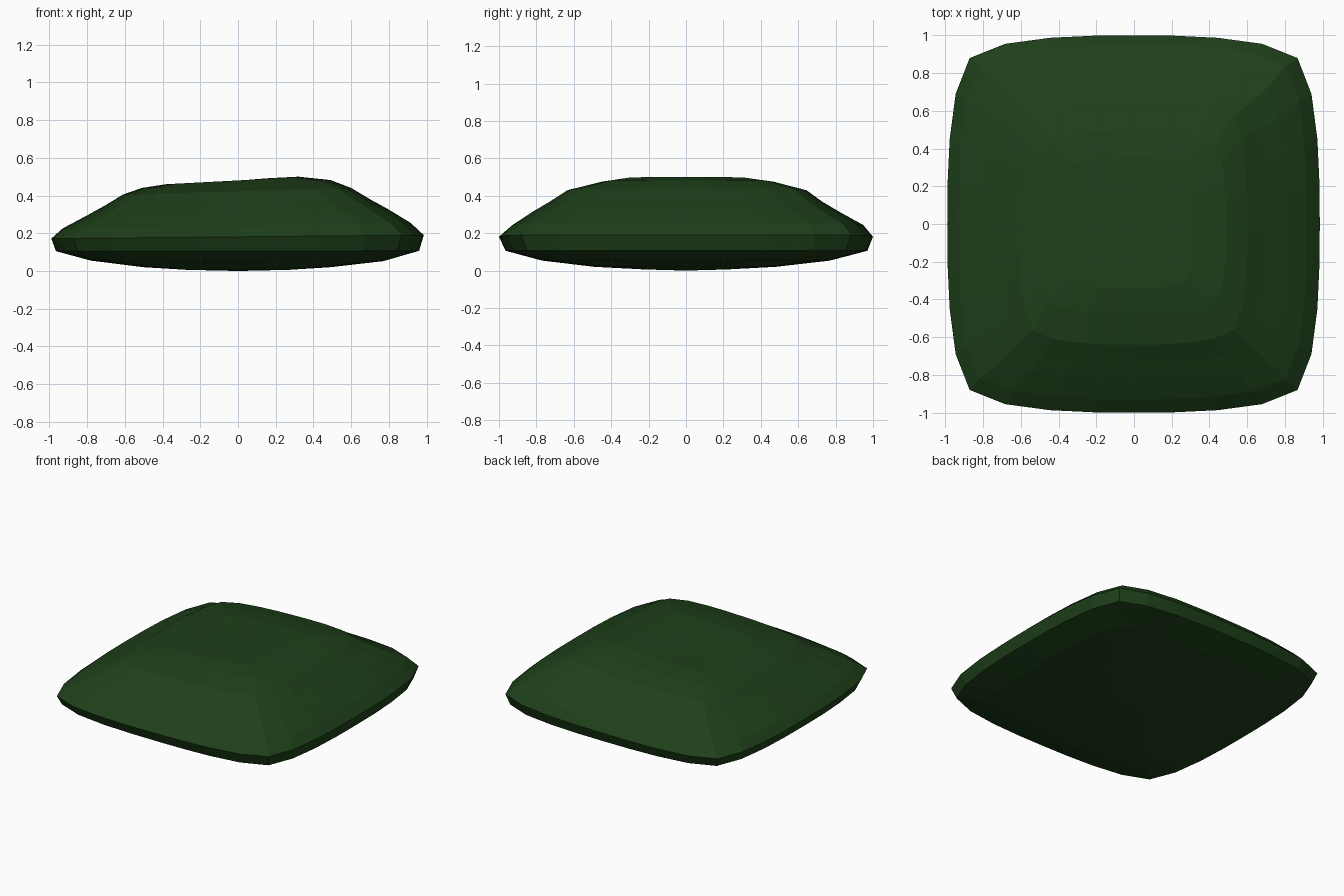
import bpy, bmesh

# Rounded-square outline, one side of a unit ring, repeated by quarter turns
SIDE = [(0.88, -0.88), (0.955, -0.69), (0.987, -0.45), (0.998, -0.22), (1.0, 0.0),
        (0.998, 0.22), (0.987, 0.45), (0.955, 0.69)]
OUTLINE = []
pts = SIDE
for _ in range(4):
    OUTLINE += pts
    pts = [(-y, x) for x, y in pts]

# Rings from bottom to top: left, right, front, back extents, z at left and right
RINGS = [
    (0.27, 0.27, 0.22, 0.22, 0.006, 0.006),
    (0.50, 0.49, 0.49, 0.48, 0.020, 0.020),
    (0.78, 0.77, 0.77, 0.77, 0.055, 0.052),
    (0.965, 0.96, 0.965, 0.97, 0.105, 0.107),
    (0.99, 0.985, 1.0, 1.0, 0.172, 0.190),
    (0.93, 0.915, 0.93, 0.95, 0.225, 0.255),
    (0.79, 0.80, 0.82, 0.82, 0.300, 0.325),
    (0.70, 0.70, 0.73, 0.73, 0.350, 0.380),
    (0.61, 0.60, 0.64, 0.65, 0.405, 0.440),
    (0.51, 0.49, 0.47, 0.49, 0.440, 0.482),
    (0.38, 0.32, 0.34, 0.35, 0.460, 0.500),
    (0.18, 0.15, 0.15, 0.16, 0.465, 0.491),
]

bm = bmesh.new()
loops = []
for left, right, front, back, zl, zr in RINGS:
    loop = []
    for u, v in OUTLINE:
        x = u * (right if u > 0 else left)
        y = v * (back if v > 0 else front)
        loop.append(bm.verts.new((x, y, zl + (zr - zl) * (u + 1) / 2)))
    loops.append(loop)

# Walls between rings, then fans closing the bottom and top
n = len(OUTLINE)
for a, b in zip(loops, loops[1:]):
    for i in range(n):
        j = (i + 1) % n
        bm.faces.new((a[i], a[j], b[j], b[i]))
for loop, z in ((loops[0], 0.0), (loops[-1], 0.479)):
    centre = bm.verts.new((0, 0, z))
    for i in range(n):
        bm.faces.new((loop[i], loop[(i + 1) % n], centre))
bmesh.ops.recalc_face_normals(bm, faces=bm.faces)

mesh = bpy.data.meshes.new("cushion")
bm.to_mesh(mesh)
bm.free()
cushion = bpy.data.objects.new("cushion", mesh)
bpy.context.collection.objects.link(cushion)

# Dark green colour
green = bpy.data.materials.new("dark_green")
green.diffuse_color = (0.013, 0.05, 0.01, 1)
mesh.materials.append(green)
